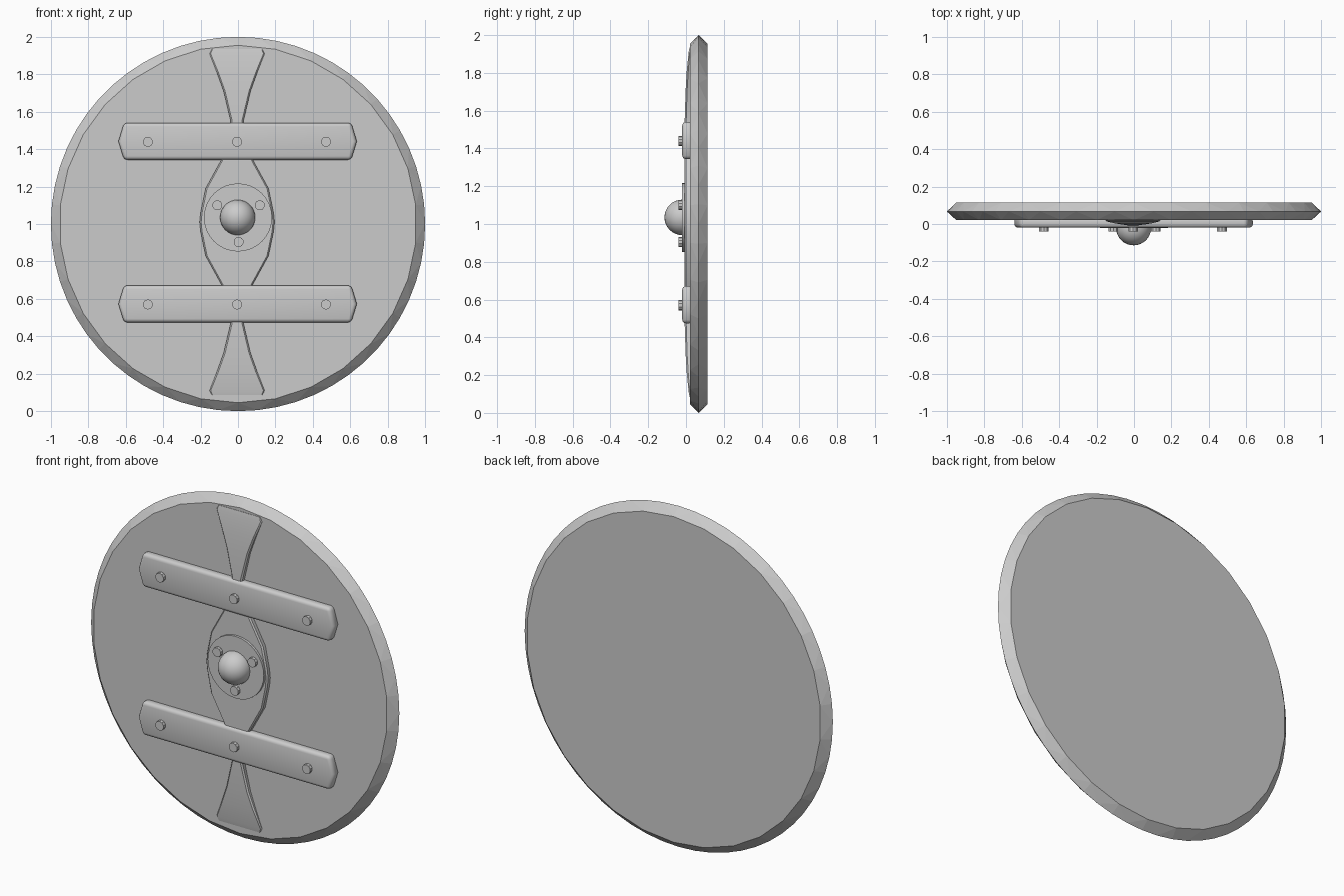
import bpy, bmesh, math
from mathutils import Matrix

if "Cube" in bpy.data.objects:
    bpy.data.objects.remove(bpy.data.objects["Cube"])

CZ = 1.0


def finish(bm, name, smooth=False):
    bmesh.ops.recalc_face_normals(bm, faces=bm.faces)
    me = bpy.data.meshes.new(name)
    bm.to_mesh(me)
    bm.free()
    ob = bpy.data.objects.new(name, me)
    bpy.context.collection.objects.link(ob)
    if smooth:
        for o in bpy.context.selected_objects:
            o.select_set(False)
        ob.select_set(True)
        bpy.context.view_layer.objects.active = ob
        bpy.ops.object.shade_smooth_by_angle(angle=math.radians(35))
    return ob


def disc(name, x, z, r, y0, y1, sides, smooth=False):
    # short cylinder whose axis runs along y
    bm = bmesh.new()
    m = Matrix.Translation((x, (y0 + y1) / 2, z)) @ Matrix.Rotation(math.pi / 2, 4, 'X')
    bmesh.ops.create_cone(bm, cap_ends=True, segments=sides, radius1=r,
                          radius2=r, depth=abs(y1 - y0), matrix=m)
    return finish(bm, name, smooth)


# Shield board: coarse flat faces, finer rim edge, sloped between
bm = bmesh.new()
N = 30


def ring(r, y, n):
    return [bm.verts.new((r * math.sin(2 * math.pi * i / n), y,
                          CZ + r * math.cos(2 * math.pi * i / n))) for i in range(n)]


rim = ring(1.0, 0.067, 2 * N)
for y in (0.021, 0.114):
    face = ring(0.955, y, N)
    bm.faces.new(face)
    for i in range(N):
        a, b = face[i], face[(i + 1) % N]
        p, q, r = rim[2 * i], rim[2 * i + 1], rim[(2 * i + 2) % (2 * N)]
        for tri in ((a, p, q), (a, q, b), (b, q, r)):
            bm.faces.new(tri)
finish(bm, "shield_board")

# Vertical strap: (height from centre, half width, front y), mirrored
half = [(0.0, 0.2, -0.007), (0.05, 0.195, -0.007), (0.18, 0.168, -0.007),
        (0.34, 0.08, -0.007), (0.44, 0.035, -0.007), (0.54, 0.034, -0.007),
        (0.70, 0.072, -0.002), (0.80, 0.108, 0.004), (0.90, 0.147, 0.014),
        (0.925, 0.135, 0.019)]
stations = [(-z, w, y) for z, w, y in half[:0:-1]] + half
bm = bmesh.new()
prev = None
for z, w, y in stations:
    e = min(0.008, (0.026 - y) / 2)
    pts = [(-w, 0.03), (-w, y + e), (-w + e, y), (w - e, y), (w, y + e), (w, 0.03)]
    row = [bm.verts.new((px - 0.005, py, CZ + 0.01 + z)) for px, py in pts]
    if prev:
        for i in range(6):
            j = (i + 1) % 6
            bm.faces.new((prev[i], prev[j], row[j], row[i]))
    else:
        bm.faces.new(row)
    prev = row
bm.faces.new(prev)
finish(bm, "vertical_strap", True)

# Cross bars with bowed ends and rounded edges, each held by three bolts
outline = [(-0.607, -0.099), (0.607, -0.099), (0.637, 0.0),
           (0.607, 0.099), (-0.607, 0.099), (-0.637, 0.0)]
for tag, z in (("upper", 1.442), ("lower", 0.573)):
    bm = bmesh.new()
    f = bm.faces.new([bm.verts.new((x - 0.002, -0.02, z + dz)) for x, dz in outline])
    ext = bmesh.ops.extrude_face_region(bm, geom=[f])
    bmesh.ops.translate(bm, vec=(0, 0.055, 0),
                        verts=[v for v in ext['geom'] if isinstance(v, bmesh.types.BMVert)])
    bmesh.ops.recalc_face_normals(bm, faces=bm.faces)
    edges = [e for e in bm.edges if e.calc_face_angle(0) > 0.7]
    bmesh.ops.bevel(bm, geom=edges, offset=0.02, segments=4, profile=0.5, affect='EDGES')
    finish(bm, tag + "_cross_bar", True)
    for i, x in enumerate((-0.482, -0.005, 0.47)):
        disc(f"{tag}_bar_bolt_{i + 1}", x, z - 0.003, 0.027, -0.04, 0.0, 10)

# Centre boss: round plate, dome and three bolts
BZ = 1.035
disc("boss_plate", 0.0, BZ, 0.182, -0.021, 0.02, 32, True)
bm = bmesh.new()
bmesh.ops.create_uvsphere(bm, u_segments=32, v_segments=16, radius=0.094,
                          matrix=Matrix.Translation((-0.002, -0.02, BZ)))
finish(bm, "boss_dome", True)
for i in range(3):
    a = math.radians(-90 + 120 * i)
    disc(f"boss_bolt_{i + 1}", 0.003 + 0.131 * math.cos(a), BZ + 0.131 * math.sin(a),
         0.027, -0.04, 0.0, 10)
